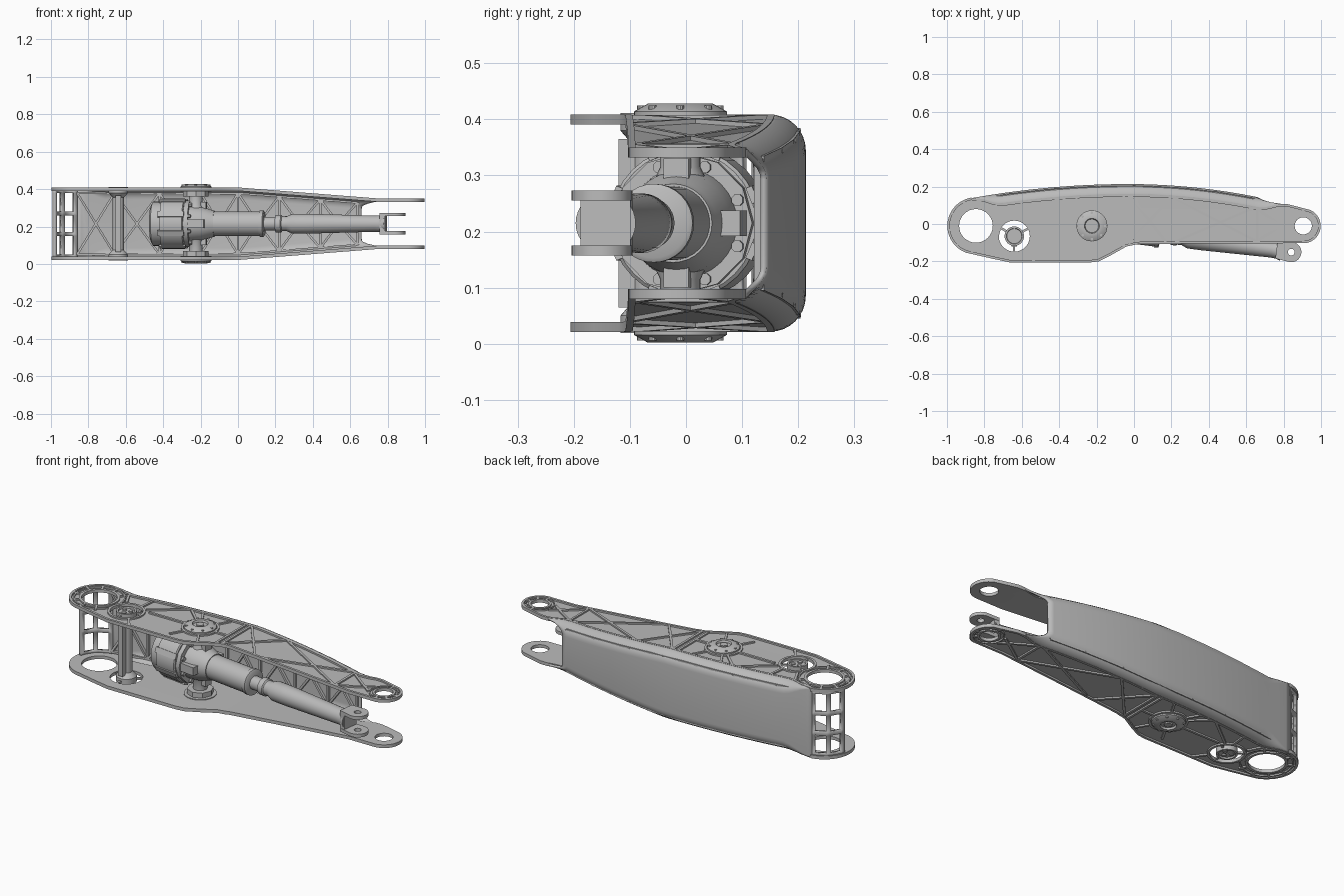
import bpy, bmesh
from math import sin, cos, radians, pi, tau
from mathutils import Vector, Matrix

if "Cube" in bpy.data.objects:
    bpy.data.objects.remove(bpy.data.objects["Cube"])

MID = 0.215                      # height of the symmetry plane
BIG, PIN, EYE = (-0.845, -0.01), (-0.64, -0.065), (0.905, -0.01)
HUB = (-0.225, -0.01)

metal = bpy.data.materials.new("cast grey metal")
metal.use_nodes = True
GREY = (0.5, 0.5, 0.5, 1)
metal.diffuse_color = GREY
metal.node_tree.nodes["Principled BSDF"].inputs["Base Color"].default_value = GREY


# ---------- shape rules ----------
def smooth(a, b, x):
    t = min(1, max(0, (x - a) / (b - a)))
    return t * t * (3 - 2 * t)

def half(x):                     # half height of the arm
    return 0.194 - 0.059 * min(1, max(0, x / 0.75))

def back(x):                     # bowed back edge
    return 0.213 - (0.107 if x < -0.03 else 0.147) * (x + 0.03) ** 2

def fillet(x):                   # corner radius between plate and cover
    return 0.003 + 0.055 * smooth(-0.86, -0.7, x) * (1 - smooth(0.66, 0.82, x))

def arc(c, r, a0=0, a1=360, n=32):
    full = a1 - a0 == 360
    steps = n if full else n - 1
    return [(c[0] + r * cos(radians(a0 + (a1 - a0) * i / steps)),
             c[1] + r * sin(radians(a0 + (a1 - a0) * i / steps))) for i in range(n)]

def inset(pts, d):
    out = []
    for i, p in enumerate(pts):
        t = (Vector(pts[(i + 1) % len(pts)]) - Vector(pts[i - 1])).normalized()
        out.append((p[0] - t.y * d, p[1] + t.x * d))
    return out


# ---------- mesh helpers ----------
def flat(bm, loops, z0, z1, M=Matrix()):
    """Extruded flat outline; further loops become holes."""
    cu = bpy.data.curves.new("tmp", "CURVE")
    cu.dimensions, cu.fill_mode, cu.extrude = "2D", "BOTH", (z1 - z0) / 2
    for pts in loops:
        s = cu.splines.new("POLY")
        s.points.add(len(pts) - 1)
        for q, p in zip(s.points, pts):
            q.co = (p[0], p[1], 0, 1)
        s.use_cyclic_u = True
    ob = bpy.data.objects.new("tmp", cu)
    bpy.context.collection.objects.link(ob)
    me = bpy.data.meshes.new_from_object(ob.evaluated_get(bpy.context.evaluated_depsgraph_get()))
    me.transform(M @ Matrix.Translation((0, 0, (z0 + z1) / 2)))
    bm.from_mesh(me)
    bpy.data.objects.remove(ob)
    bpy.data.meshes.remove(me)
    bpy.data.curves.remove(cu)

def bar(bm, p, q, w, z0, z1):
    p, q = Vector(p), Vector(q)
    n = (q - p).orthogonal().normalized() * w / 2
    flat(bm, [[p + n, q + n, q - n, p - n]], z0, z1)

def loft(bm, rings, closed=True):
    vs = [[bm.verts.new(p) for p in r] for r in rings]
    n = len(vs[0])
    for a, b in zip(vs, vs[1:]):
        for i in range(n if closed else n - 1):
            j = (i + 1) % n
            bm.faces.new((a[i], a[j], b[j], b[i]))
    if closed:
        bm.faces.new(vs[0][::-1])
        bm.faces.new(vs[-1])

def lathe(bm, profile, M, n=32):
    loft(bm, [[M @ Vector((r * cos(tau * i / n), r * sin(tau * i / n), u))
               for i in range(n)] for u, r in profile])

def box(bm, size, centre, M):
    bmesh.ops.create_cube(bm, size=1, matrix=M @ Matrix.Translation(centre) @ Matrix.Diagonal((*size, 1)))

def finish(name, bm, mirror=False, thick=0):
    bmesh.ops.remove_doubles(bm, verts=bm.verts, dist=1e-5)
    bmesh.ops.recalc_face_normals(bm, faces=bm.faces)
    me = bpy.data.meshes.new(name)
    bm.to_mesh(me)
    bm.free()
    me.materials.append(metal)
    ob = bpy.data.objects.new(name, me)
    ob.location.z = MID
    bpy.context.collection.objects.link(ob)
    if thick:
        m = ob.modifiers.new("thickness", "SOLIDIFY")
        m.thickness, m.offset = thick, 0
    if mirror:
        m = ob.modifiers.new("mirror", "MIRROR")
        m.use_axis = (False, False, True)
        m.use_mirror_merge = False
    bpy.ops.object.select_all(action="DESELECT")
    bpy.context.view_layer.objects.active = ob
    ob.select_set(True)
    bpy.ops.object.shade_smooth_by_angle(angle=radians(35))


# ---------- side plates: thin floor, raised rim, rings and ribs ----------
xs = [0.86 - 1.66 * i / 40 for i in range(41)]
outline = (arc(EYE, 0.093, -95, 65, 18) + [(x, back(x) - fillet(x) + 0.003) for x in xs]
           + arc(BIG, 0.153, 100, 250, 22)
           + [(-0.75, -0.187), (-0.66, -0.206), (-0.24, -0.206), (-0.19, -0.2),
              (-0.12, -0.165), (-0.04, -0.12), (0.02, -0.108), (0.4, -0.104)])
holes = [arc(BIG, 0.09), arc(PIN, 0.083), arc(EYE, 0.046)]
bm = bmesh.new()
flat(bm, [outline] + holes, -0.018, -0.009)
flat(bm, [outline, inset(outline, 0.013)], -0.018, 0)
for c, r, w in ((BIG, 0.09, 0.014), (BIG, 0.125, 0.008), (PIN, 0.083, 0.013),
                (EYE, 0.046, 0.012), (EYE, 0.07, 0.006), (HUB, 0.085, 0.012)):
    flat(bm, [arc(c, r + w), arc(c, r)], -0.012, -0.001)
for c, r0, r1, angles in ((BIG, 0.1, 0.145, range(45, 300, 36)), (EYE, 0.055, 0.085, range(-90, 91, 45)),
                          (HUB, 0.09, 0.17, (60, 120, 240, 300))):
    for a in angles:
        d = Vector((cos(radians(a)), sin(radians(a))))
        bar(bm, Vector(c) + d * r0, Vector(c) + d * r1, 0.012, -0.012, -0.001)
ribs = [((-0.055, -0.12), (-0.055, 0.155)), ((-0.025, -0.105), (-0.025, 0.155)),
        ((0.66, -0.095), (0.66, 0.09)), ((-0.54, -0.01), (-0.31, -0.01)), ((-0.14, -0.01), (-0.055, -0.01)),
        ((-0.02, 0.15), (0.17, -0.095)), ((-0.02, -0.095), (0.2, 0.145)), ((0.2, 0.145), (0.66, -0.095)),
        ((0.22, -0.095), (0.65, 0.09)), ((0.66, -0.09), (0.83, 0.02)), ((0.66, 0.08), (0.83, -0.04)),
        ((-0.57, 0.005), (-0.39, 0.145)), ((-0.39, 0.145), (-0.29, 0.05)),
        ((-0.58, -0.13), (-0.53, -0.2)), ((-0.7, 0.02), (-0.74, 0.1)), ((-0.61, 0.02), (-0.6, 0.11))]
for p, q in ribs:
    bar(bm, p, q, 0.013, -0.012, -0.001)
for x in (0, 0.75):              # fold lines of the tapering half
    bmesh.ops.bisect_plane(bm, geom=bm.verts[:] + bm.edges[:] + bm.faces[:],
                           plane_co=(x, 0, 0), plane_no=(1, 0, 0))
for v in bm.verts:
    v.co.z += half(v.co.x)
finish("side_plates", bm, mirror=True)

# ---------- back cover with rounded corners ----------
bm = bmesh.new()
sections = []
for i in range(49):
    row = []
    for k in range(18):
        s = 1 if k < 9 else -1
        a = (k if k < 9 else 17 - k) / 8 * pi / 2
        x = -0.87 + i / 48 * (1.53 + 0.2 * cos(a) ** 3)
        r = fillet(x)
        row.append((x, back(x) - 0.005 - r + r * sin(a), s * (half(x) - 0.006 - r + r * cos(a))))
    sections.append(row)
loft(bm, sections, closed=False)
finish("back_cover", bm, thick=0.011)

# ---------- ribs on the inside of the cover ----------
bm = bmesh.new()
def wall_rib(x0, s0, x1, s1):
    rings = []
    d = Vector((x1 - x0, (s1 - s0) * 0.17)).normalized() * 0.006
    for i in range(9):
        x = x0 + (x1 - x0) * i / 8
        z = (s0 + (s1 - s0) * i / 8) * (half(x) - 0.03)
        y = back(x) - 0.008
        rings.append([(x - d.y, y, z + d.x), (x - d.y, y - 0.018, z + d.x),
                      (x + d.y, y - 0.018, z - d.x), (x + d.y, y, z - d.x)])
    loft(bm, rings)
bays = (-0.86, -0.66, -0.42, -0.2, 0.0, 0.22, 0.44, 0.64)
for a, b in zip(bays, bays[1:]):
    wall_rib(a, -1, b, 1)
    wall_rib(a, 1, b, -1)
    wall_rib(b, -1, b, 1)
for s in (-1, 1):
    wall_rib(bays[0], s, bays[-1], s)
finish("cover_ribs", bm)

# ---------- curved ladder frame at the wide end ----------
bm = bmesh.new()
angles = (96, 105, 128, 137, 160, 169)
levels = (-0.182, -0.165, -0.065, -0.045, 0.045, 0.065, 0.165, 0.182)
grid = [[bm.verts.new((*arc(BIG, 0.14, a, a + 1, 2)[0], z)) for z in levels] for a in angles]
for i in range(len(angles) - 1):
    for j in range(len(levels) - 1):
        if not (i % 2 and j % 2):
            bm.faces.new((grid[i][j], grid[i + 1][j], grid[i + 1][j + 1], grid[i][j + 1]))
finish("end_frame", bm, thick=0.018)

# ---------- cross column ----------
at_pin = Matrix.Translation((*PIN, 0))
bm = bmesh.new()
lathe(bm, [(0, 0.03), (0.14, 0.03), (0.165, 0.052), (0.196, 0.052), (0.196, 0.042), (0.188, 0.04)], at_pin)
for a in range(3):
    spot = Matrix.Rotation(tau * a / 3 + 0.5, 4, "Z") @ Matrix.Translation((0.022, 0, 0))
    lathe(bm, [(0.186, 0.012), (0.194, 0.012)], at_pin @ spot, 12)
box(bm, (0.03, 0.05, 0.3), (0, -0.03, 0), at_pin)
for a in range(3):               # webs holding the column in the plate
    box(bm, (0.045, 0.012, 0.01), (0.065, 0, 0.181), at_pin @ Matrix.Rotation(tau * a / 3 + 0.5, 4, "Z"))
finish("cross_column", bm, mirror=True)

# ---------- pivot hubs ----------
at_hub = Matrix.Translation((*HUB, 0))
bm = bmesh.new()
lathe(bm, [(0.172, 0.083), (0.199, 0.083), (0.213, 0.058), (0.213, 0.04), (0.203, 0.036)], at_hub)
lathe(bm, [(0.2, 0.022), (0.21, 0.022)], at_hub, 6)
for i in range(8):
    lathe(bm, [(0.2, 0.007), (0.2095, 0.007)],
          at_hub @ Matrix.Rotation(tau * i / 8, 4, "Z") @ Matrix.Translation((0.07, 0, 0)), 10)
lathe(bm, [(0.145, 0.068), (0.177, 0.068)], at_hub, 8)
lathe(bm, [(0.07, 0.05), (0.1, 0.036), (0.15, 0.036)], at_hub, 24)
finish("pivot_hubs", bm, mirror=True)

# ---------- linear actuator, tilted toward the front ----------
tilt = at_hub @ Matrix.Rotation(radians(-7.5), 4, "Z")
axis = tilt @ Matrix.Rotation(pi / 2, 4, "Y")
bm = bmesh.new()
lathe(bm, [(-0.24, 0.1), (-0.23, 0.118), (-0.18, 0.118), (-0.18, 0.134), (-0.06, 0.134), (-0.055, 0.128)], axis)
for a in range(8):
    box(bm, (0.14, 0.03, 0.012), (-0.12, 0, 0.132), tilt @ Matrix.Rotation(tau * (a + 0.5) / 8, 4, "X"))
finish("motor_body", bm)

bm = bmesh.new()
lathe(bm, [(-0.056, 0.125), (-0.03, 0.125)], axis, 12)
lathe(bm, [(-0.03, 0.098), (0.03, 0.092), (0.08, 0.075), (0.1, 0.07)], axis)
for i in range(8):
    turn = tilt @ Matrix.Rotation(tau * (i + 0.5) / 8, 4, "X")
    lathe(bm, [(-0.03, 0.011), (-0.016, 0.011)],
          turn @ Matrix.Translation((0, 0, 0.108)) @ Matrix.Rotation(pi / 2, 4, "Y"), 8)
for i in range(4):
    box(bm, (0.09, 0.045, 0.05), (0.012, 0, 0.09), tilt @ Matrix.Rotation(tau * i / 4, 4, "X"))
finish("gear_housing", bm)

bm = bmesh.new()
lathe(bm, [(0.09, 0.066), (0.345, 0.066), (0.345, 0.07), (0.365, 0.07), (0.37, 0.062)], axis)
finish("outer_tube", bm)

bm = bmesh.new()
lathe(bm, [(0.36, 0.036), (0.43, 0.036), (0.43, 0.046), (0.46, 0.046), (0.465, 0.04), (0.49, 0.04), (0.52, 0.053),
           (0.6, 0.053), (0.97, 0.043), (1.0, 0.046), (1.02, 0.054)], axis)
finish("push_rod", bm)

bm = bmesh.new()
eye = (1.075, 0)
flat(bm, [arc(eye, 0.054, -90, 90, 18) + [(0.995, 0.045), (0.995, -0.045)], arc(eye, 0.018, n=20)],
     0.04, 0.058, tilt)
box(bm, (0.03, 0.09, 0.058), (1.01, 0, 0.029), tilt)
finish("rod_clevis", bm, mirror=True)
